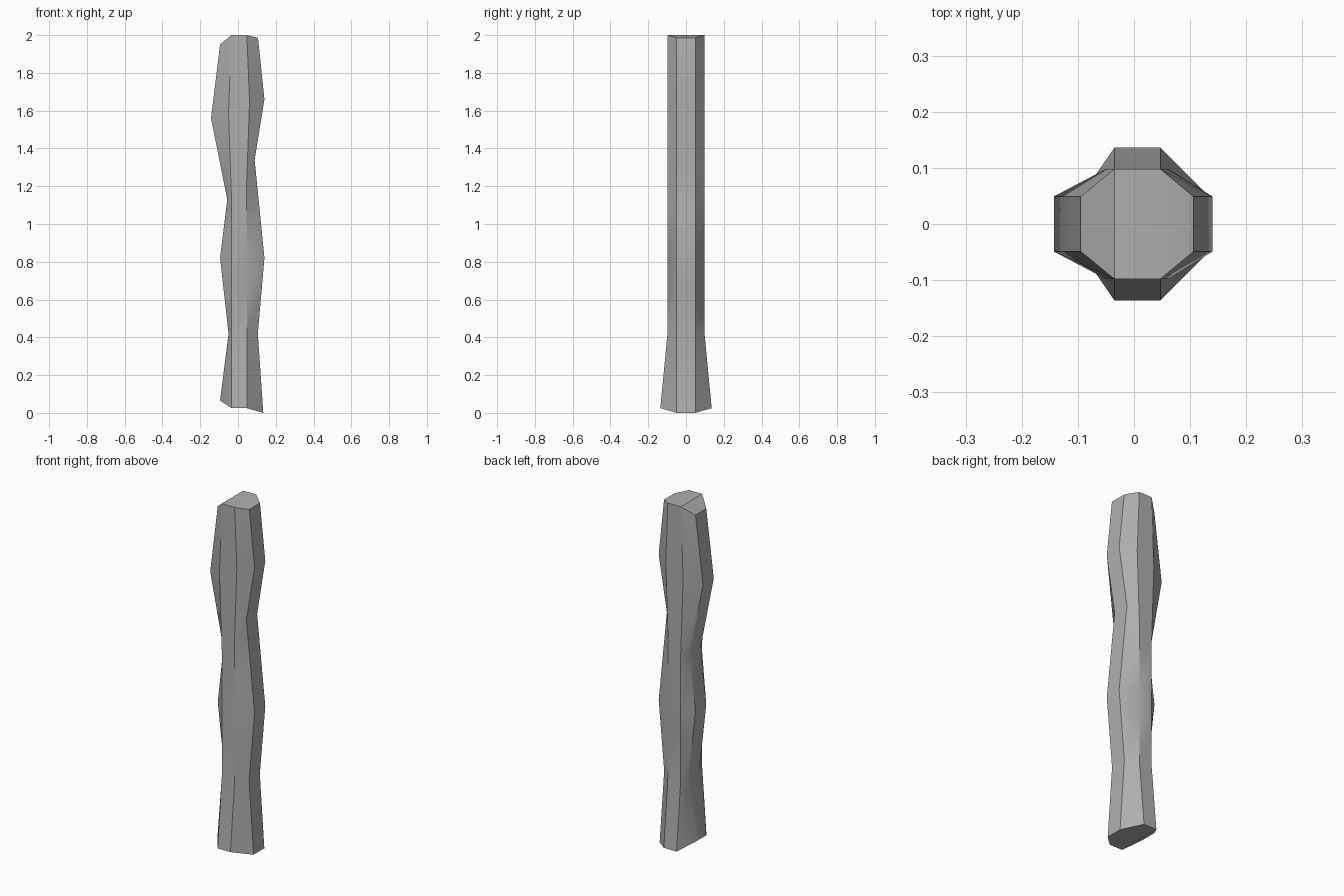
import bpy, bmesh
from math import radians

if "Cube" in bpy.data.objects:
    bpy.data.objects.remove(bpy.data.objects["Cube"])

# Each ring: left x, left z, inner-left x, inner-left z,
#            inner-right x, inner-right z, right x, right z, half depth
rings = [
    (-.095, .065, -.035, .025, .047, .025, .134, .000, .136),
    (-.050, .42, -.035, .42, .047, .42, .105, .42, .098),
    (-.077, .66, -.035, .66, .047, .66, .126, .66, .098),
    (-.095, .82, -.035, .82, .047, .82, .140, .82, .098),
    (-.063, 1.08, -.035, 1.08, .046, 1.08, .114, 1.08, .098),
    (-.057, 1.13, -.035, 1.15, .046, 1.22, .088, 1.34, .098),
    (-.143, 1.56, -.050, 1.59, .061, 1.65, .140, 1.66, .098),
    (-.095, 1.95, -.035, 2.0, .047, 2.0, .106, 1.985, .098),
]

bm = bmesh.new()
loops = []
for lx, lz, ax, az, bx, bz, rx, rz, d in rings:
    half = [(lx, .049, lz), (ax, d, az), (bx, d, bz), (rx, .049, rz)]
    front = [bm.verts.new((x, -y, z)) for x, y, z in half]
    back = [bm.verts.new(p) for p in reversed(half)]
    loops.append(front + back)

# Octagonal sides
for low, high in zip(loops, loops[1:]):
    for i in range(8):
        j = (i + 1) % 8
        bm.faces.new((low[i], low[j], high[j], high[i]))

# Chipped ends, each bent into three strips
for loop in (loops[0], loops[-1]):
    for i in range(3):
        bm.faces.new((loop[i], loop[i + 1], loop[6 - i], loop[7 - i]))

bmesh.ops.recalc_face_normals(bm, faces=bm.faces)
mesh = bpy.data.meshes.new("wooden_post")
bm.to_mesh(mesh)
bm.free()
post = bpy.data.objects.new("wooden_post", mesh)
bpy.context.collection.objects.link(post)

# Mid grey colour
grey = bpy.data.materials.new("post_grey")
grey.diffuse_color = (.43, .43, .43, 1)
grey.use_nodes = True
grey.node_tree.nodes["Principled BSDF"].inputs["Base Color"].default_value = grey.diffuse_color
mesh.materials.append(grey)

# Smooth along the length, crisp along the long edges
bpy.context.view_layer.objects.active = post
post.select_set(True)
bpy.ops.object.shade_smooth_by_angle(angle=radians(30))
